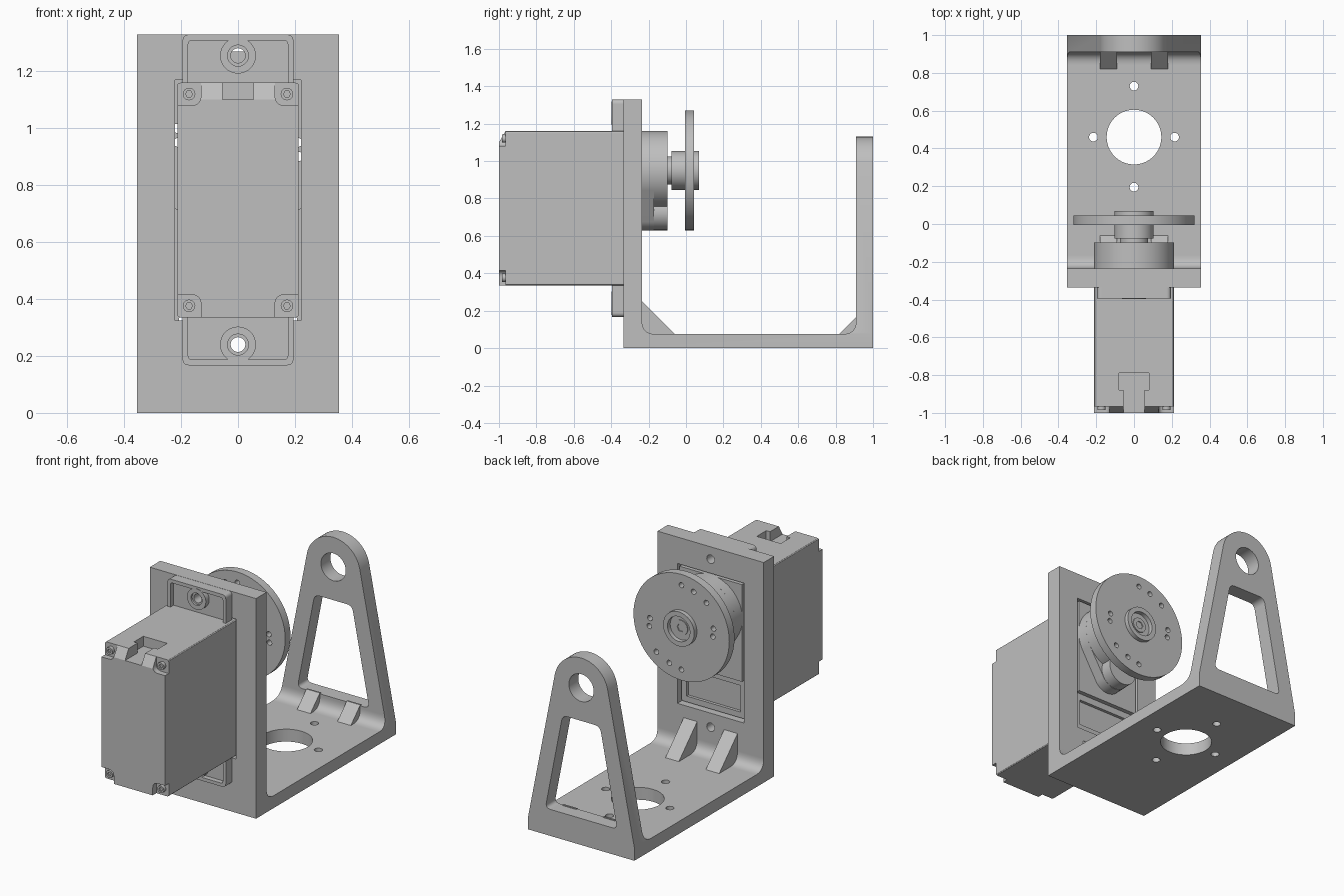
import bpy
import bmesh
from math import cos, sin, pi, radians
from mathutils import Vector

if "Cube" in bpy.data.objects:
    bpy.data.objects.remove(bpy.data.objects["Cube"], do_unlink=True)

grey = bpy.data.materials.new("plain grey")
grey.use_nodes = True
GREY = (0.52, 0.52, 0.52, 1)
grey.diffuse_color = GREY
for node in grey.node_tree.nodes:
    if node.type == "BSDF_PRINCIPLED":
        node.inputs["Base Color"].default_value = GREY
        node.inputs["Roughness"].default_value = 0.6

parts = []


def prism(name, axis, points, lo, hi, part=True):
    """Extrude a 2D outline along an axis: X takes (y, z), Y takes (x, z), Z takes (x, y)."""
    place = {"X": lambda u, v, w: (w, u, v),
             "Y": lambda u, v, w: (u, w, v),
             "Z": lambda u, v, w: (u, v, w)}[axis]
    bm = bmesh.new()
    ends = [[bm.verts.new(place(u, v, w)) for u, v in points] for w in (lo, hi)]
    n = len(points)
    bm.faces.new(ends[0])
    bm.faces.new(ends[1])
    for i in range(n):
        j = (i + 1) % n
        bm.faces.new((ends[0][i], ends[0][j], ends[1][j], ends[1][i]))
    bmesh.ops.recalc_face_normals(bm, faces=bm.faces)
    mesh = bpy.data.meshes.new(name)
    bm.to_mesh(mesh)
    bm.free()
    mesh.materials.append(grey)
    obj = bpy.data.objects.new(name, mesh)
    bpy.context.collection.objects.link(obj)
    if part:
        parts.append(obj)
    return obj


def arc(cx, cy, r, start=0, end=360, n=40):
    full = abs(end - start) == 360
    steps = n if full else n + 1
    angles = [radians(start + (end - start) * i / n) for i in range(steps)]
    return [(cx + r * cos(a), cy + r * sin(a)) for a in angles]


def rect(u0, u1, v0, v1):
    return [(u0, v0), (u1, v0), (u1, v1), (u0, v1)]


def rounded(corners, radii, n=6):
    """Round the corners of an outline; radii is one number or one per corner."""
    if not isinstance(radii, list):
        radii = [radii] * len(corners)
    out = []
    for i, r in enumerate(radii):
        p, a, b = (Vector(corners[k % len(corners)]) for k in (i, i - 1, i + 1))
        if r == 0:
            out.append(tuple(p))
            continue
        s, e = p + (a - p).normalized() * r, p + (b - p).normalized() * r
        for k in range(n + 1):
            t = k / n
            out.append(tuple(s * (1 - t) ** 2 + p * 2 * t * (1 - t) + e * t ** 2))
    return out


def cut(target, axis, points, lo, hi):
    cutter = prism("cutter", axis, points, lo, hi, part=False)
    cutter.hide_render = True
    mod = target.modifiers.new("cut", "BOOLEAN")
    mod.operation = "DIFFERENCE"
    mod.solver = "EXACT"
    mod.object = cutter
    bpy.context.view_layer.objects.active = target
    bpy.ops.object.modifier_apply(modifier=mod.name)
    bpy.data.objects.remove(cutter, do_unlink=True)


AXIS_Z = 0.95           # height of the turning axis
HALF = 0.355            # half width of the bracket
SCREW_Z = (0.24, 1.255)

# U-shaped bracket with filleted inner corners
profile = [(-0.335, 0), (1, 0), (1, 1.14), (0.91, 1.14), (0.91, 0.075),
           (-0.235, 0.075), (-0.235, 1.33), (-0.335, 1.33)]
bracket = prism("bracket", "X", rounded(profile, [0, 0, 0, 0, 0.07, 0.07, 0, 0], 8), -HALF, HALF)

# Tapered rear arm with round head, bearing hole and window
trim = [(0.5, 0.078), (0.5, 1.3), (-0.5, 1.3), (-0.5, 0.078), (-HALF, 0.078)]
trim += arc(0, AXIS_Z, 0.18, 169, 11, 28) + [(HALF, 0.078)]
cut(bracket, "Y", trim, 0.82, 1.1)
cut(bracket, "Y", arc(0, AXIS_Z, 0.083), 0.8, 1.1)
window = [(-0.24, 0.16), (0.24, 0.16), (0.125, 0.75), (-0.125, 0.75)]
cut(bracket, "Y", rounded(window, 0.035), 0.8, 1.1)

# Base holes
cut(bracket, "Z", arc(0, 0.46, 0.145), -0.1, 0.2)
for x, y in ((0, 0.73), (0, 0.195), (0.215, 0.46), (-0.215, 0.46)):
    cut(bracket, "Z", arc(x, y, 0.023, n=20), -0.1, 0.2)

# Motor opening and screw holes in the front plate
cut(bracket, "Y", rect(-0.222, 0.222, 0.325, 1.17), -0.5, -0.1)
for z in SCREW_Z:
    cut(bracket, "Y", arc(0, z, 0.026, n=20), -0.5, -0.1)

# Gussets
for side, x in (("right", -0.135), ("left", 0.135)):
    front = [(-0.24, 0.07), (-0.055, 0.07), (-0.06, 0.075), (-0.235, 0.25), (-0.24, 0.25)]
    rear = [(0.92, 0.07), (0.815, 0.07), (0.91, 0.165), (0.92, 0.165)]
    prism("front_gusset_" + side, "X", front, x - 0.045, x + 0.045)
    prism("rear_gusset_" + side, "X", rear, x - 0.045, x + 0.045)

# Motor case with recessed corners, top chamfer and cable notch
case = prism("motor_case", "Y", rounded(rect(-0.213, 0.213, 0.335, 1.16), 0.012, 3), -1, -0.262)
for s in (-1, 1):
    for z_in, z_out in ((0.415, 0.1), (1.08, 1.4)):
        corner = [(s * 0.13, z_in), (s * 0.13, z_out), (s * 0.4, z_out), (s * 0.4, z_in)]
        cut(case, "Y", rounded(corner, [0.035, 0, 0, 0]), -1.1, -0.965)
cut(case, "X", [(-1.01, 1.083), (-0.959, 1.17), (-1.01, 1.17)], -0.131, 0.131)
cut(case, "Z", rect(-0.055, 0.055, -1.1, -0.87), 1.1, 1.3)
cut(case, "Z", rect(-0.08, 0.08, -0.88, -0.79), 1.1, 1.3)
cut(case, "Y", rect(-0.18, 0.18, 0.37, 0.53), -0.28, -0.2)

# Corner screws
for side, x in (("right", -0.172), ("left", 0.172)):
    for level, z in (("lower", 0.376), ("upper", 1.12)):
        screw = prism(level + "_case_screw_" + side, "Y", arc(x, z, 0.022, n=20), -0.985, -0.95)
        cut(screw, "Y", arc(x, z, 0.012, n=6), -1.1, -0.975)

# Mounting tabs with rim, recess and screw bosses
tabs = prism("mounting_tabs", "Y", rounded(rect(-0.195, 0.195, 0.167, 1.329), 0.025), -0.395, -0.334)
cut(tabs, "Y", rounded(rect(-0.175, 0.175, 0.187, 1.308), 0.015), -0.5, -0.365)
for name, z in zip(("lower", "upper"), SCREW_Z):
    cut(tabs, "Y", arc(0, z, 0.026, n=20), -0.5, -0.1)
    boss = prism(name + "_tab_boss", "Y", arc(0, z, 0.063), -0.397, -0.334)
    cut(boss, "Y", arc(0, z, 0.026, n=20), -0.5, -0.1)
    cut(boss, "Y", arc(0, z, 0.037, n=24), -0.5, -0.385)

# Rear cover and gear housing
prism("rear_cover", "Y", rect(-0.209, 0.209, 0.57, 1.157), -0.27, -0.236)
hull = arc(0, AXIS_Z, 0.212, -30, 210) + arc(0, 0.725, 0.097, 210, 330, 20)
prism("gear_housing", "Y", hull, -0.25, -0.17)
prism("gear_housing_head", "Y", arc(0, AXIS_Z, 0.212, n=48), -0.18, -0.098)
prism("idler_boss", "Y", arc(0, 0.725, 0.095), -0.18, -0.1)
prism("output_shaft", "Y", arc(0, AXIS_Z, 0.075), -0.11, -0.03)

# Horn disc with point-symmetric screw holes
horn = prism("horn_disc", "Y", arc(0, AXIS_Z, 0.32, n=64), -0.006, 0.044)
for angle, r in ((90, 0.255), (109, 0.25), (131, 0.255), (167, 0.22), (180, 0.21)):
    for turn in (0, pi):
        a = radians(angle) + turn
        cut(horn, "Y", arc(r * cos(a), AXIS_Z + r * sin(a), 0.016, n=16), -0.1, 0.1)

# Hub with recessed centre screw
hub = prism("horn_hub", "Y", arc(0, AXIS_Z, 0.104), -0.077, 0.07)
cut(hub, "Y", arc(0, AXIS_Z, 0.075), 0.025, 0.2)
centre = prism("centre_screw", "Y", arc(0, AXIS_Z, 0.045, n=28), 0.0, 0.05)
cut(centre, "Y", arc(0, AXIS_Z, 0.025, n=6), 0.025, 0.2)

# Smooth the round walls, keep edges sharp and flats flat
bpy.ops.object.select_all(action="DESELECT")
for obj in parts:
    obj.select_set(True)
bpy.context.view_layer.objects.active = parts[0]
bpy.ops.object.shade_smooth_by_angle(angle=radians(30))
for obj in parts:
    obj.modifiers.new("flat_faces", "WEIGHTED_NORMAL").keep_sharp = True
